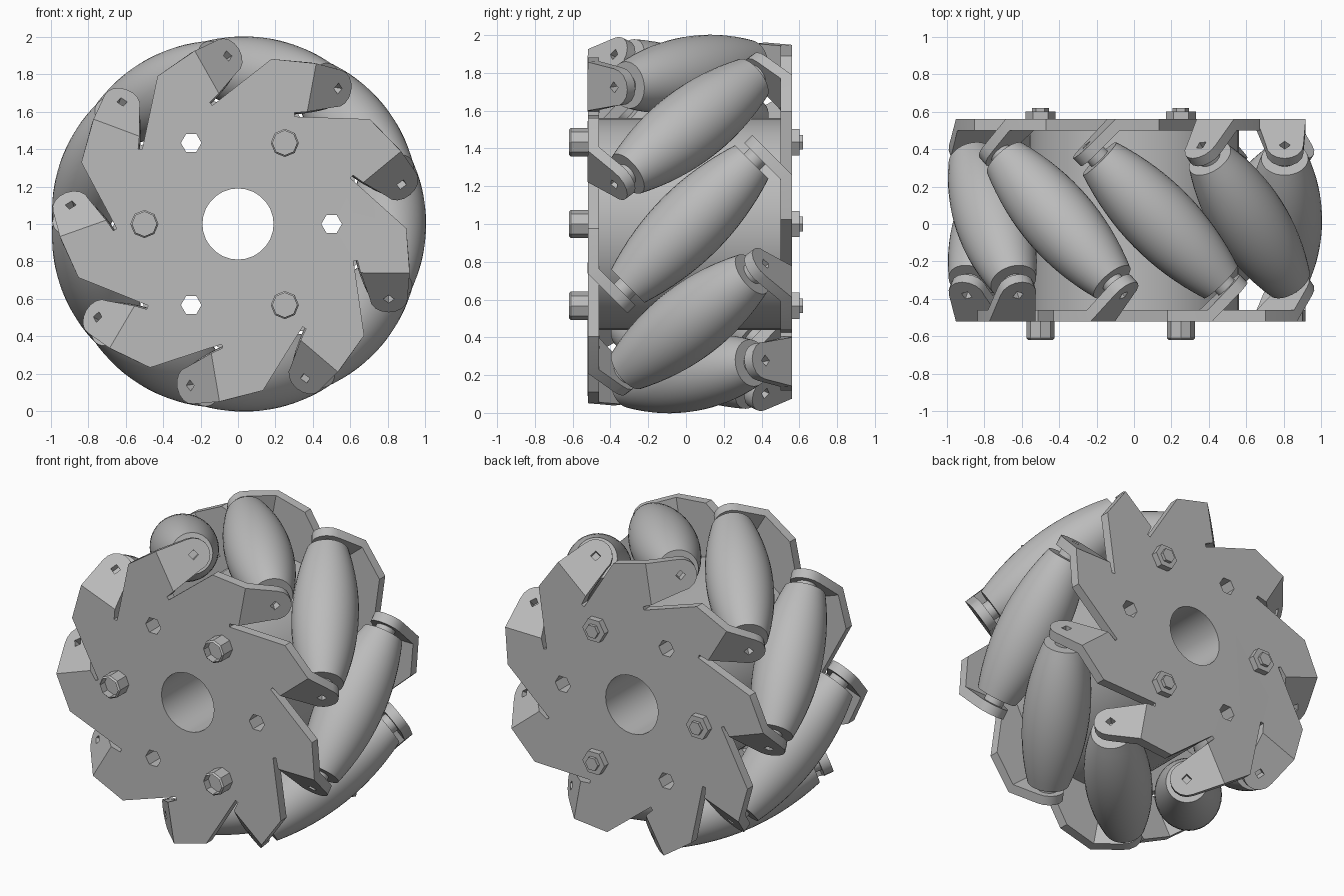
import bpy, bmesh
from math import sin, cos, pi, radians, sqrt
from mathutils import Vector, Matrix

if "Cube" in bpy.data.objects:
    bpy.data.objects.remove(bpy.data.objects["Cube"], do_unlink=True)

N = 9            # rollers around the wheel
MID = 0.02       # mid-plane of the wheel in y
RC = 0.805       # distance of roller axes from the wheel axis
FOLD = -0.25     # tangential position of each tab's fold line

grey = bpy.data.materials.new("plain grey")
grey.use_nodes = True
grey.diffuse_color = (0.5, 0.5, 0.5, 1)
grey.node_tree.nodes["Principled BSDF"].inputs["Base Color"].default_value = (0.5, 0.5, 0.5, 1)


def place(a, r, t, y):
    """Wheel coordinates (angle, radial, tangential, axial) to world."""
    return Vector((r * cos(a) - t * sin(a), y, 1 + r * sin(a) + t * cos(a)))


def finish(bm, name):
    bmesh.ops.recalc_face_normals(bm, faces=bm.faces)
    mesh = bpy.data.meshes.new(name)
    bm.to_mesh(mesh)
    bm.free()
    mesh.materials.append(grey)
    obj = bpy.data.objects.new(name, mesh)
    bpy.context.collection.objects.link(obj)
    return obj


def smooth(obj):
    bpy.ops.object.select_all(action='DESELECT')
    obj.select_set(True)
    bpy.context.view_layer.objects.active = obj
    bpy.ops.object.shade_smooth_by_angle(angle=radians(30))


def bake(obj):
    """Apply the modifiers of an object."""
    deps = bpy.context.evaluated_depsgraph_get()
    mesh = bpy.data.meshes.new_from_object(obj.evaluated_get(deps))
    obj.modifiers.clear()
    obj.data = mesh


def lathe(bm, start, axis, profile, sides):
    """Closed solid of revolution; profile holds (distance along axis, radius)."""
    turn = axis.to_track_quat('Z', 'Y').to_matrix()
    rings = [[bm.verts.new(start + turn @ Vector((r * cos(2 * pi * i / sides),
                                                  r * sin(2 * pi * i / sides), s)))
              for i in range(sides)] for s, r in profile]
    for lo, hi in zip(rings, rings[1:]):
        for i in range(sides):
            j = (i + 1) % sides
            bm.faces.new((lo[i], lo[j], hi[j], hi[i]))
    bm.faces.new(rings[0][::-1])
    return bm.faces.new(rings[-1])


def cut(obj, cutter):
    mod = obj.modifiers.new("holes", 'BOOLEAN')
    mod.operation = 'DIFFERENCE'
    mod.solver = 'EXACT'
    mod.object = cutter


angles = [2 * pi * k / N for k in range(N)]
AXIAL = Vector((0, 1, 0))


def roller_axis(a):
    return (Vector((-sin(a), 0, cos(a))) + AXIAL).normalized()


# Cutter: bore, three open bolt holes and the pin holes of the tabs
bm = bmesh.new()
lathe(bm, Vector((0, -1, 1)), AXIAL, [(0, 0.19), (2, 0.19)], 28)
for k in range(3):
    lathe(bm, place(2 * pi * k / 3, 0.5, 0, -1), AXIAL, [(0, 0.055), (2, 0.055)], 6)
for a in angles:
    for side in (-1, 1):
        d = roller_axis(a) * side
        lathe(bm, place(a, RC, 0, MID) + d * 0.48, d, [(0, 0.03), (0.12, 0.03)], 4)
cutter = finish(bm, "hole_cutter")
cutter.hide_render = True

# Hub drum between the side plates
bm = bmesh.new()
lathe(bm, Vector((0, -0.47, 1)), AXIAL, [(0, 0.56), (0.98, 0.56)], 48)
hub = finish(bm, "hub_drum")
cut(hub, cutter)


# Side plate: flat star sheet with tabs folded inward by 45 degrees
def side_plate(name, flip):
    bm = bmesh.new()
    y0 = -0.49
    outline = []
    for a in angles:
        corner = [(0.638, -0.195), (0.655, FOLD), (0.917, FOLD), (0.899, -0.023), (0.6, 0.245)]
        pts = [bm.verts.new(place(a, r, t, y0)) for r, t in corner]
        outline += pts
        tip = []
        for i in range(9):
            w = pi * i / 8
            k = (0.184 + 0.1 * sin(w)) / sqrt(2)
            tip.append(bm.verts.new(place(a, RC + 0.1 * cos(w), FOLD - k, y0 + k)))
        bm.faces.new([pts[1], pts[2]] + tip)
    bm.faces.new(outline)
    if flip:
        turn = Matrix.Rotation(pi, 4, 'X')
        pivot = Matrix.Translation((0, MID, 1))
        bm.transform(pivot @ turn @ pivot.inverted())
    plate = finish(bm, name)
    solid = plate.modifiers.new("thickness", 'SOLIDIFY')
    solid.thickness = 0.06
    solid.offset = 0
    solid.use_even_offset = True
    cut(plate, cutter)
    return plate


plates = [side_plate("front_plate", False), side_plate("back_plate", True)]
for obj in [hub] + plates:
    bake(obj)
    smooth(obj)
bpy.data.objects.remove(cutter, do_unlink=True)

# Barrel rollers set at 45 degrees, with a short spacer at each end
HALF = 0.465
barrel = [(HALF * i / 8, 0.2 - 0.075 * (i / 8) ** 2) for i in range(-8, 9)]
profile = [(-0.51, 0.06), (-HALF, 0.06)] + barrel + [(HALF, 0.06), (0.51, 0.06)]
for n, a in enumerate(angles):
    bm = bmesh.new()
    lathe(bm, place(a, RC, 0, MID), roller_axis(a), profile, 36)
    smooth(finish(bm, f"roller_{n + 1}"))

# Bolts: socket heads in front, nuts with a stub behind
for k in range(3):
    a = pi / 3 + 2 * pi * k / 3
    bm = bmesh.new()
    top = lathe(bm, place(a, 0.5, 0, -0.5), -AXIAL, [(0, 0.075), (0.11, 0.075), (0.12, 0.065)], 8)
    bmesh.ops.inset_individual(bm, faces=[top], thickness=0.025)
    bmesh.ops.translate(bm, verts=top.verts, vec=(0, 0.05, 0))
    finish(bm, f"bolt_head_{k + 1}")
    bm = bmesh.new()
    lathe(bm, place(a, 0.5, 0, 0.54), AXIAL,
          [(0, 0.08), (0.06, 0.08), (0.06, 0.045), (0.08, 0.045)], 6)
    finish(bm, f"bolt_nut_{k + 1}")
